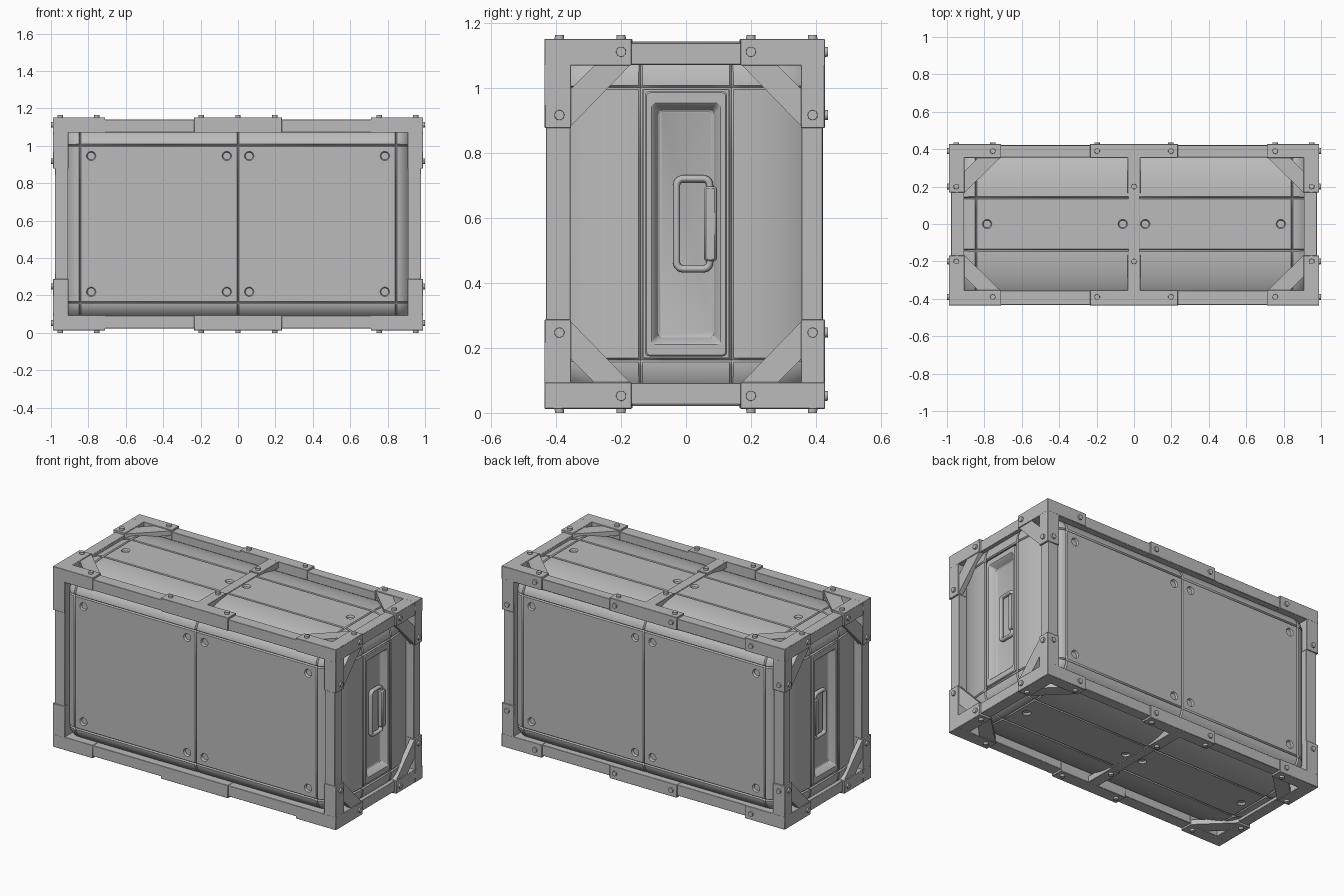
import bpy, bmesh, math
from mathutils import Vector, Matrix
from itertools import product

if "Cube" in bpy.data.objects:
    bpy.data.objects.remove(bpy.data.objects["Cube"])

ZC = 0.5825                      # height of the crate centre
S = (-1, 1)
grey = bpy.data.materials.new("grey metal")
grey.diffuse_color = (0.5, 0.5, 0.5, 1)
grey.use_nodes = True
grey.node_tree.nodes["Principled BSDF"].inputs["Base Color"].default_value = grey.diffuse_color


def finish(bm, name, bevel=0.0, angle=35):
    bmesh.ops.recalc_face_normals(bm, faces=bm.faces)
    me = bpy.data.meshes.new(name)
    bm.to_mesh(me)
    bm.free()
    me.materials.append(grey)
    me.shade_smooth()
    me.set_sharp_from_angle(angle=math.radians(angle))
    ob = bpy.data.objects.new(name, me)
    ob.location.z = ZC
    bpy.context.scene.collection.objects.link(ob)
    if bevel:
        m = ob.modifiers.new("edge", 'BEVEL')
        m.width, m.segments = bevel, 1
    return ob


def box(bm, a, b):
    a, b = Vector(a), Vector(b)
    size = Vector([abs(v) for v in b - a])
    bmesh.ops.create_cube(bm, size=1, matrix=Matrix.Translation((a + b) / 2) @ Matrix.Diagonal((*size, 1)))


def cyl(bm, pos, axis, r1, r2, h, seg=16):
    d = Vector((0, 0, 0))
    d[axis] = 1 if pos[axis] > 0 else -1
    rot = d.to_track_quat('Z', 'Y').to_matrix().to_4x4()
    bmesh.ops.create_cone(bm, cap_ends=True, segments=seg, radius1=r1, radius2=r2, depth=h,
                          matrix=Matrix.Translation(pos) @ rot)


def prism(bm, pts, axis, lo, hi):
    """Extrude a 2D polygon along an axis (pts use the two other axes in order)."""
    rings = []
    for d in (lo, hi):
        ring = []
        for p in pts:
            c = list(p)
            c.insert(axis, d)
            ring.append(bm.verts.new(c))
        rings.append(ring)
    n = len(pts)
    bm.faces.new(rings[0])
    bm.faces.new(rings[1])
    for i in range(n):
        j = (i + 1) % n
        bm.faces.new((rings[0][i], rings[0][j], rings[1][j], rings[1][i]))


def rect_loft(bm, rings, sx, yc=0.0, closed=False):
    """Loft rounded rectangles (half y, half z, corner radius, x) facing +-x."""
    loops = []
    for hy, hz, r, x in rings:
        loop = []
        for k, (sy, sz) in enumerate(((1, 1), (-1, 1), (-1, -1), (1, -1))):
            for i in range(6):
                t = math.pi / 2 * (k + i / 5)
                loop.append(bm.verts.new((sx * x, yc + sy * (hy - r) + r * math.cos(t),
                                          sz * (hz - r) + r * math.sin(t))))
        loops.append(loop)
    n = len(loops[0])
    for a, b in zip(loops, loops[1:] + (loops[:1] if closed else [])):
        for i in range(n):
            j = (i + 1) % n
            bm.faces.new((a[i], a[j], b[j], b[i]))
    if not closed:
        bm.faces.new(loops[-1])


# --- body: softly rounded box with panel grooves ---
core, rad = (0.845, 0.14, 0.42), (0.127, 0.282, 0.137)
G = 0.006


def cuts(i):
    c, r = core[i], rad[i]
    half = [c - G, c, c + G] + [c + r * k / 8 for k in range(1, 9)] + [c / 2]
    vals = half + [-v for v in half] + [0]
    return sorted(vals + ([-G, G] if i == 0 else []))


def surf(p):
    q = [max(-c, min(c, v)) for v, c in zip(p, core)]
    d = Vector([(v - w) / r for v, w, r in zip(p, q, rad)]).normalized()
    groove = any(abs(abs(v) - c) < 1e-6 for v, c in zip(p, core)) or abs(p[0]) < 1e-6
    out = Vector([w + r * e for w, r, e in zip(q, rad, d)])
    return out - d * 0.008 if groove else out


bm = bmesh.new()
for axis in range(3):
    ua, va = [i for i in range(3) if i != axis]
    us, vs = cuts(ua), cuts(va)
    for s in S:
        grid = []
        for u in us:
            row = []
            for v in vs:
                p = [0, 0, 0]
                p[axis], p[ua], p[va] = s * (core[axis] + rad[axis]), u, v
                row.append(bm.verts.new(surf(p)))
            grid.append(row)
        for i in range(len(us) - 1):
            for j in range(len(vs) - 1):
                bm.faces.new((grid[i][j], grid[i + 1][j], grid[i + 1][j + 1], grid[i][j + 1]))
bmesh.ops.remove_doubles(bm, verts=bm.verts, dist=1e-5)
body = finish(bm, "body_shell", angle=40)

# --- cutters: round dimples and the end openings ---
bm = bmesh.new()
for sx, x, s in product(S, (0.06, 0.785), S):
    cyl(bm, (sx * x, 0, s * 0.557), 2, 0.020, 0.030, 0.024, 20)
    for sz in S:
        cyl(bm, (sx * x, s * 0.422, sz * 0.363), 1, 0.020, 0.030, 0.024, 20)
for sx in S:
    box(bm, (sx * 0.915, -0.13, -0.412), (sx * 1.1, 0.13, 0.412))
cutter = finish(bm, "cutter")
cutter.hide_render = True
mod = body.modifiers.new("cut", 'BOOLEAN')
mod.object, mod.operation, mod.solver = cutter, 'DIFFERENCE', 'EXACT'
bpy.context.view_layer.update()
dg = bpy.context.evaluated_depsgraph_get()
cut_mesh = bpy.data.meshes.new_from_object(body.evaluated_get(dg))
body.modifiers.clear()
body.data = cut_mesh
body.data.set_sharp_from_angle(angle=math.radians(40))
bpy.data.objects.remove(cutter)

# --- end pans and carry handles ---
pan, ring, grip = bmesh.new(), bmesh.new(), bmesh.new()
for sx in S:
    rect_loft(pan, [(0.126, 0.408, 0.012, 0.915), (0.126, 0.408, 0.012, 0.97), (0.122, 0.404, 0.012, 0.975),
                    (0.106, 0.372, 0.012, 0.975), (0.100, 0.366, 0.012, 0.97),
                    (0.086, 0.350, 0.012, 0.936), (0.080, 0.344, 0.012, 0.932)], sx)
    tube = []
    for k in range(10):
        t = 2 * math.pi * k / 10
        o = 0.011 * math.cos(t)
        tube.append((0.051 + o, 0.139 + o, 0.02 + o, 0.948 + 0.014 * math.sin(t)))
    rect_loft(ring, tube, sx, 0.022, True)
    box(grip, (sx * 0.936, 0.056, -0.115), (sx * 0.97, 0.094, 0.115))
finish(pan, "end_pan", angle=30)
finish(ring, "handle_ring", angle=60)
finish(grip, "handle_grip", 0.006)

# --- frame beams (front nearly flush, back slightly recessed) ---
XI, YI, ZI = 0.908, 0.356, 0.49
bm = bmesh.new()
for sy, sz in product(S, S):
    yo = 0.421 if sy > 0 else 0.432
    box(bm, (-0.979, sy * YI, sz * ZI), (0.979, sy * yo, sz * 0.558))
for sx, s in product(S, S):
    yo = 0.421 if s > 0 else 0.432
    box(bm, (sx * XI, s * YI, -0.556), (sx * 0.979, s * yo, 0.556))
    box(bm, (sx * XI, -0.42, s * ZI), (sx * 0.978, 0.42, s * 0.557))
for sz in S:
    box(bm, (-0.03, -0.40, sz * 0.525), (0.03, 0.40, sz * 0.562))
finish(bm, "frame_beams", 0.002)

# --- corner brackets, gussets, middle brackets, bolts ---
corner, gusset, middle, bolts = (bmesh.new() for _ in range(4))
for sx, sy, sz in product(S, S, S):
    yo = 0.428 if sy > 0 else 0.436
    xi, yi, zi = XI - 0.002, YI - 0.002, ZI - 0.002
    out = (sx * 0.99, sy * yo, sz * 0.57)
    box(corner, (sx * 0.71, sy * yi, sz * zi), out)
    box(corner, (sx * xi, sy * 0.168, sz * zi), (sx * 0.9898, sy * (yo - 0.0002), sz * 0.5698))
    box(corner, (sx * xi, sy * yi, sz * 0.295), (sx * 0.9896, sy * (yo - 0.0004), sz * 0.5696))
    # diagonal straps on the ends and on top and bottom
    prism(gusset, [(sy * YI, sz * (ZI - 0.075)), (sy * (YI - 0.075), sz * ZI),
                   (sy * (YI - 0.185), sz * ZI), (sy * YI, sz * (ZI - 0.19))], 0, sx * 0.955, sx * 0.985)
    prism(gusset, [(sx * XI, sy * (YI - 0.075)), (sx * (XI - 0.075), sy * YI),
                   (sx * (XI - 0.195), sy * YI), (sx * XI, sy * (YI - 0.19))], 2, sz * 0.535, sz * 0.565)
    for y, z in ((0.39, 0.335), (0.20, 0.53)):
        cyl(bolts, (sx * 0.99, sy * y, sz * z), 0, 0.016, 0.015, 0.02)
    for x, y in ((0.95, 0.20), (0.755, 0.39), (0.197, 0.39)):
        cyl(bolts, (sx * x, sy * y, sz * 0.5725), 2, 0.015, 0.014, 0.02)
    if sy > 0:
        for x, z in ((0.95, 0.335), (0.755, 0.53), (0.197, 0.53)):
            cyl(bolts, (sx * x, 0.427, sz * z), 1, 0.016, 0.015, 0.02)
for sy, sz in product(S, S):
    yo = 0.428 if sy > 0 else 0.436
    box(middle, (-0.235, sy * (YI - 0.002), sz * (ZI - 0.002)), (0.235, sy * yo, sz * 0.57))
    box(middle, (-0.035, sy * 0.165, sz * 0.53), (0.035, sy * 0.38, sz * 0.5695))
    cyl(bolts, (0, sy * 0.20, sz * 0.5725), 2, 0.015, 0.014, 0.02)
finish(corner, "corner_brackets", 0.002)
finish(gusset, "corner_gussets")
finish(middle, "middle_brackets", 0.002)
finish(bolts, "frame_bolts")
